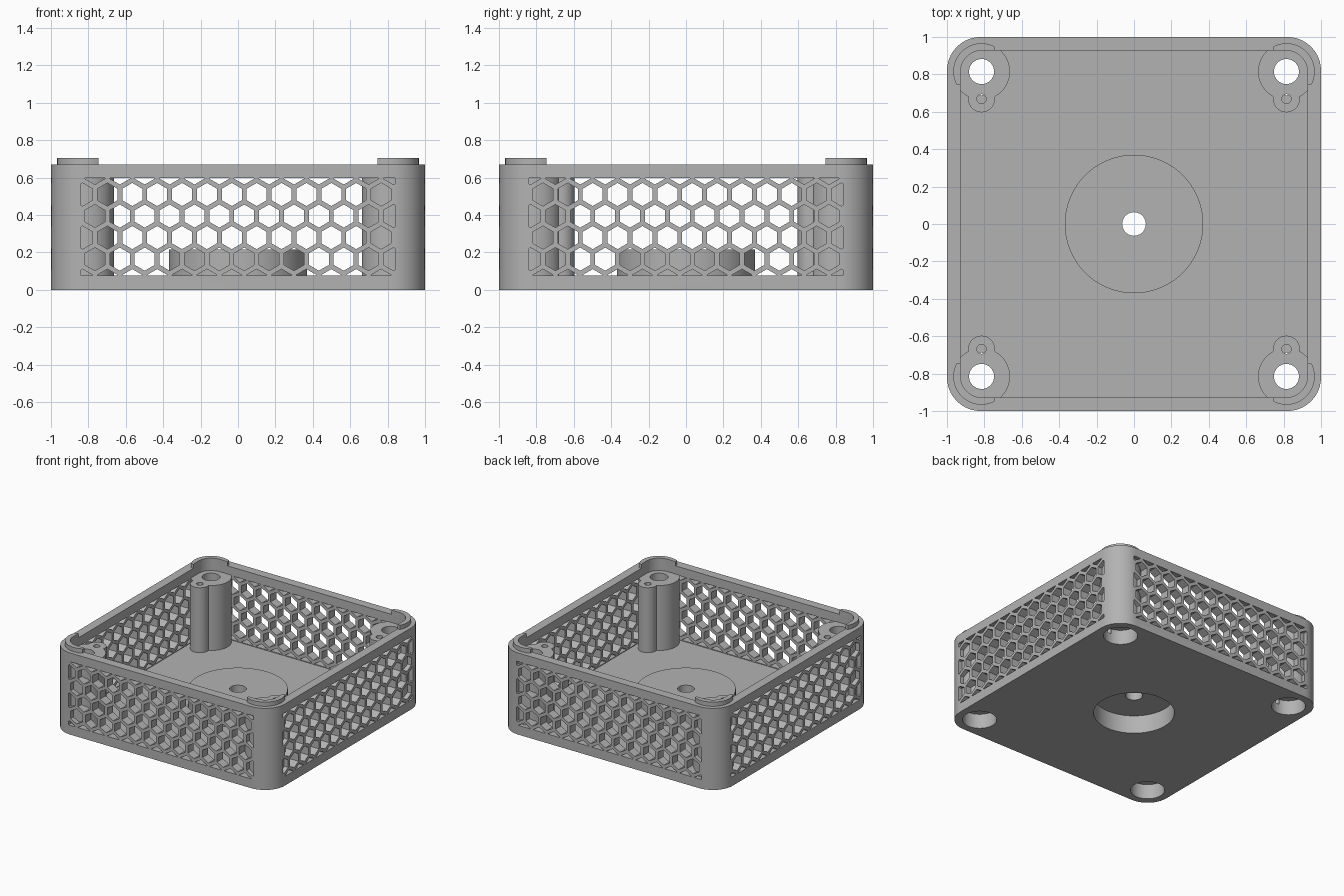
import bpy, bmesh, math

if "Cube" in bpy.data.objects:
    bpy.data.objects.remove(bpy.data.objects["Cube"])

grey = bpy.data.materials.new("matte grey")
grey.diffuse_color = (0.45, 0.45, 0.45, 1)
grey.use_nodes = True
grey.node_tree.nodes["Principled BSDF"].inputs["Base Color"].default_value = grey.diffuse_color


def circle(cx, cy, r, n=48):
    return [(cx + r * math.cos(2 * math.pi * i / n), cy + r * math.sin(2 * math.pi * i / n)) for i in range(n)]


def rounded_square(h, r, n=10):
    pts = []
    for k, (sx, sy) in enumerate([(1, 1), (-1, 1), (-1, -1), (1, -1)]):
        for i in range(n + 1):
            a = math.pi / 2 * (k + i / n)
            pts.append((sx * (h - r) + r * math.cos(a), sy * (h - r) + r * math.sin(a)))
    return pts


def prisms(name, outlines, lo, hi, place=lambda u, v, w: (u, v, w)):
    """One object made of straight prisms; place() picks the extrusion axis."""
    bm = bmesh.new()
    for pts in outlines:
        a = [bm.verts.new(place(u, v, lo)) for u, v in pts]
        b = [bm.verts.new(place(u, v, hi)) for u, v in pts]
        bm.faces.new(a[::-1])
        bm.faces.new(b)
        for i in range(len(pts)):
            j = (i + 1) % len(pts)
            bm.faces.new((a[i], a[j], b[j], b[i]))
    bmesh.ops.recalc_face_normals(bm, faces=bm.faces)
    me = bpy.data.meshes.new(name)
    bm.to_mesh(me)
    bm.free()
    me.materials.append(grey)
    ob = bpy.data.objects.new(name, me)
    bpy.context.collection.objects.link(ob)
    return ob


def boolean(target, tool, op):
    mod = target.modifiers.new(op, 'BOOLEAN')
    mod.operation, mod.object, mod.solver = op, tool, 'EXACT'
    bpy.context.view_layer.objects.active = target
    bpy.ops.object.modifier_apply(modifier=mod.name)
    bpy.data.objects.remove(tool)


def clip(pts, axis, limit, sign):
    """Keep the part of a convex outline where sign * coordinate <= sign * limit."""
    out = []
    for p, q in zip(pts, pts[1:] + pts[:1]):
        dp, dq = sign * (p[axis] - limit), sign * (q[axis] - limit)
        if dp <= 0:
            out.append(p)
        if dp * dq < 0:
            t = dp / (dp - dq)
            out.append((p[0] + t * (q[0] - p[0]), p[1] + t * (q[1] - p[1])))
    return out


# honeycomb outlines, trimmed to the window
PITCH, FLAT = 0.133, 0.107
WX, WZ0, WZ1 = 0.84, 0.076, 0.598
cells = []
for row in range(6):
    cz = 0.049 + row * PITCH * math.sqrt(3) / 2
    shift = PITCH / 4 * (1 if row % 2 else -1)
    for col in range(-7, 8):
        cx = shift + col * PITCH
        r = FLAT / math.sqrt(3)
        pts = [(cx + r * math.sin(math.pi / 3 * i), cz + r * math.cos(math.pi / 3 * i)) for i in range(6)]
        for axis, limit, sign in ((0, WX, 1), (0, -WX, -1), (1, WZ1, 1), (1, WZ0, -1)):
            pts = clip(pts, axis, limit, sign) if pts else pts
        if len(pts) > 2:
            cells.append(pts)

# tray with honeycomb walls
WALL_IN, IN_R = 0.927, 0.112
body = prisms("vented_housing", [rounded_square(1, 0.18)], 0, 0.67)
boolean(body, prisms("cavity", [rounded_square(WALL_IN, IN_R)], 0.07, 1), 'DIFFERENCE')
boolean(body, prisms("vents_front_back", cells, -1.2, 1.2, lambda u, v, w: (u, w, v)), 'DIFFERENCE')
boolean(body, prisms("vents_sides", cells, -1.2, 1.2, lambda u, v, w: (w, -u, v)), 'DIFFERENCE')

# central boss
boolean(body, prisms("boss", [circle(0, 0, 0.37, 72)], 0.03, 0.215), 'UNION')

C = 0.815
corners = [(sx, sy) for sx in (-1, 1) for sy in (-1, 1)]
for sx, sy in corners:
    # screw post with side lobe
    boolean(body, prisms("post", [circle(sx * C, sy * C, 0.152)], 0.03, 0.603), 'UNION')
    boolean(body, prisms("lobe", [circle(sx * C, sy * 0.669, 0.072, 32)], 0.035, 0.603), 'UNION')
    # raised crescent on the rim
    tab = prisms("tab", [clip(clip(circle(sx * C, sy * C, 0.1515), 0, sx * 0.745, -sx),
                              1, sy * 0.745, -sy)], 0.63, 0.705)
    boolean(tab, prisms("tab_cavity", [rounded_square(WALL_IN, IN_R)], 0.5, 1), 'DIFFERENCE')
    boolean(body, tab, 'UNION')

# bores
for sx, sy in corners:
    boolean(body, prisms("bore", [circle(sx * C, sy * C, 0.067, 40)], -0.1, 1), 'DIFFERENCE')
    boolean(body, prisms("counterbore", [circle(sx * C, sy * C, 0.127)], -0.1, 0.12), 'DIFFERENCE')
    boolean(body, prisms("pilot", [circle(sx * C, sy * 0.669, 0.025, 20)], 0.08, 1), 'DIFFERENCE')
boolean(body, prisms("recess", [circle(0, 0, 0.3, 72)], -0.1, 0.148), 'DIFFERENCE')
boolean(body, prisms("centre_bore", [circle(0, 0, 0.063, 40)], -0.1, 1), 'DIFFERENCE')

# smooth round surfaces, crisp edges
bpy.ops.object.select_all(action='DESELECT')
body.select_set(True)
bpy.context.view_layer.objects.active = body
bpy.ops.object.shade_smooth_by_angle(angle=math.radians(25))
